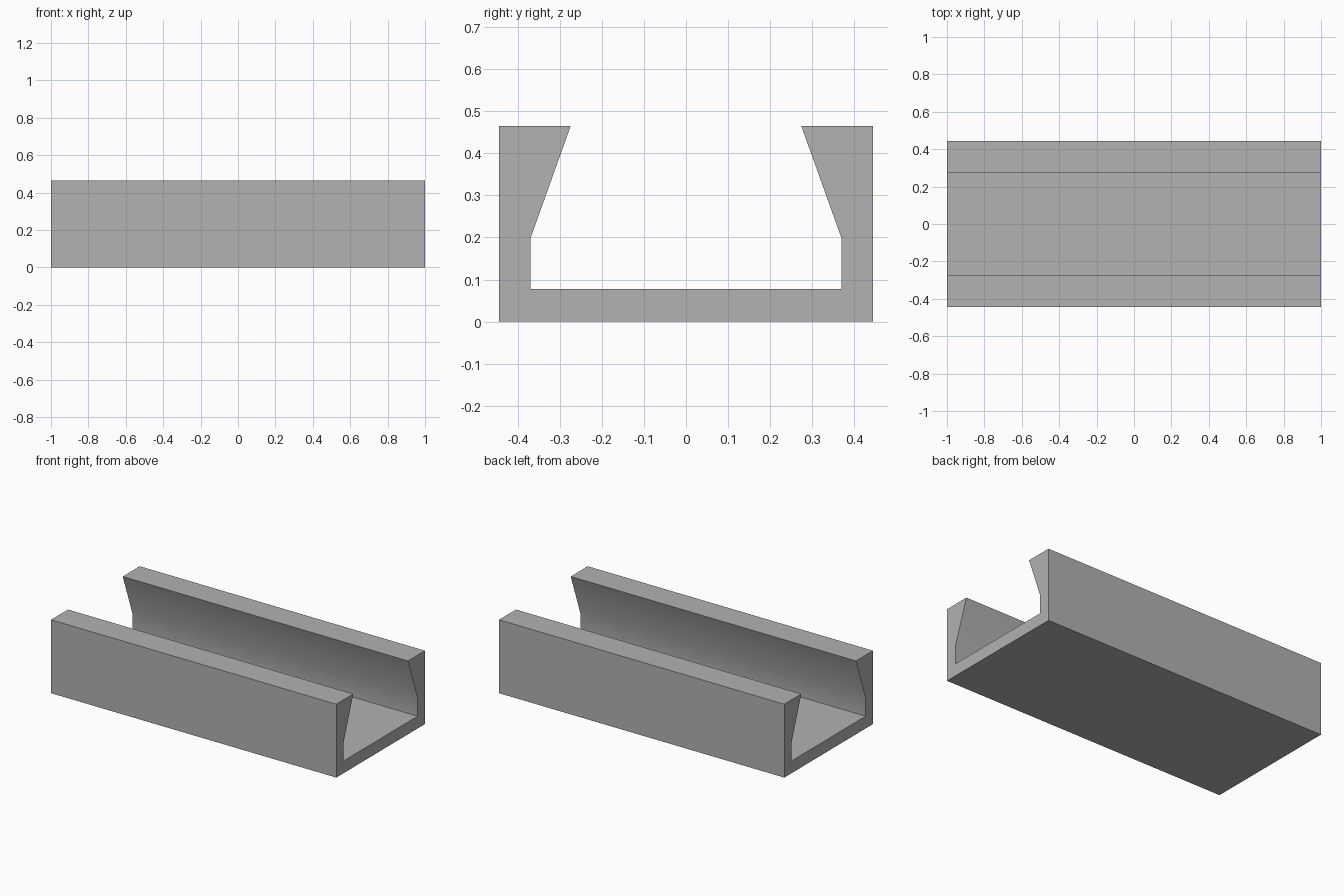
import bpy
import bmesh

cube = bpy.data.objects.get("Cube")
if cube:
    bpy.data.objects.remove(cube, do_unlink=True)

# Plain grey material
grey = bpy.data.materials.new("plain_grey")
grey.use_nodes = True
colour = (0.445, 0.445, 0.445, 1)
grey.diffuse_color = colour
grey.node_tree.nodes["Principled BSDF"].inputs["Base Color"].default_value = colour

# Half of the channel's cross-section (y, z), from floor centre to base edge
half = [(0.37, 0.078), (0.37, 0.197), (0.274, 0.465), (0.444, 0.465), (0.444, 0)]
profile = half + [(-y, z) for y, z in reversed(half)]

# Extrude the section along the length
bm = bmesh.new()
end = bm.faces.new([bm.verts.new((-1, y, z)) for y, z in profile])
extruded = bmesh.ops.extrude_face_region(bm, geom=[end], use_keep_orig=True)
moved = [v for v in extruded["geom"] if isinstance(v, bmesh.types.BMVert)]
bmesh.ops.translate(bm, verts=moved, vec=(2, 0, 0))
bmesh.ops.recalc_face_normals(bm, faces=bm.faces)

mesh = bpy.data.meshes.new("channel_rail")
bm.to_mesh(mesh)
bm.free()
mesh.materials.append(grey)
rail = bpy.data.objects.new("channel_rail", mesh)
bpy.context.collection.objects.link(rail)

# Soft inner wall bend, crisp corners elsewhere
bpy.context.view_layer.objects.active = rail
rail.select_set(True)
bpy.ops.object.shade_smooth_by_angle(angle=0.5236)
